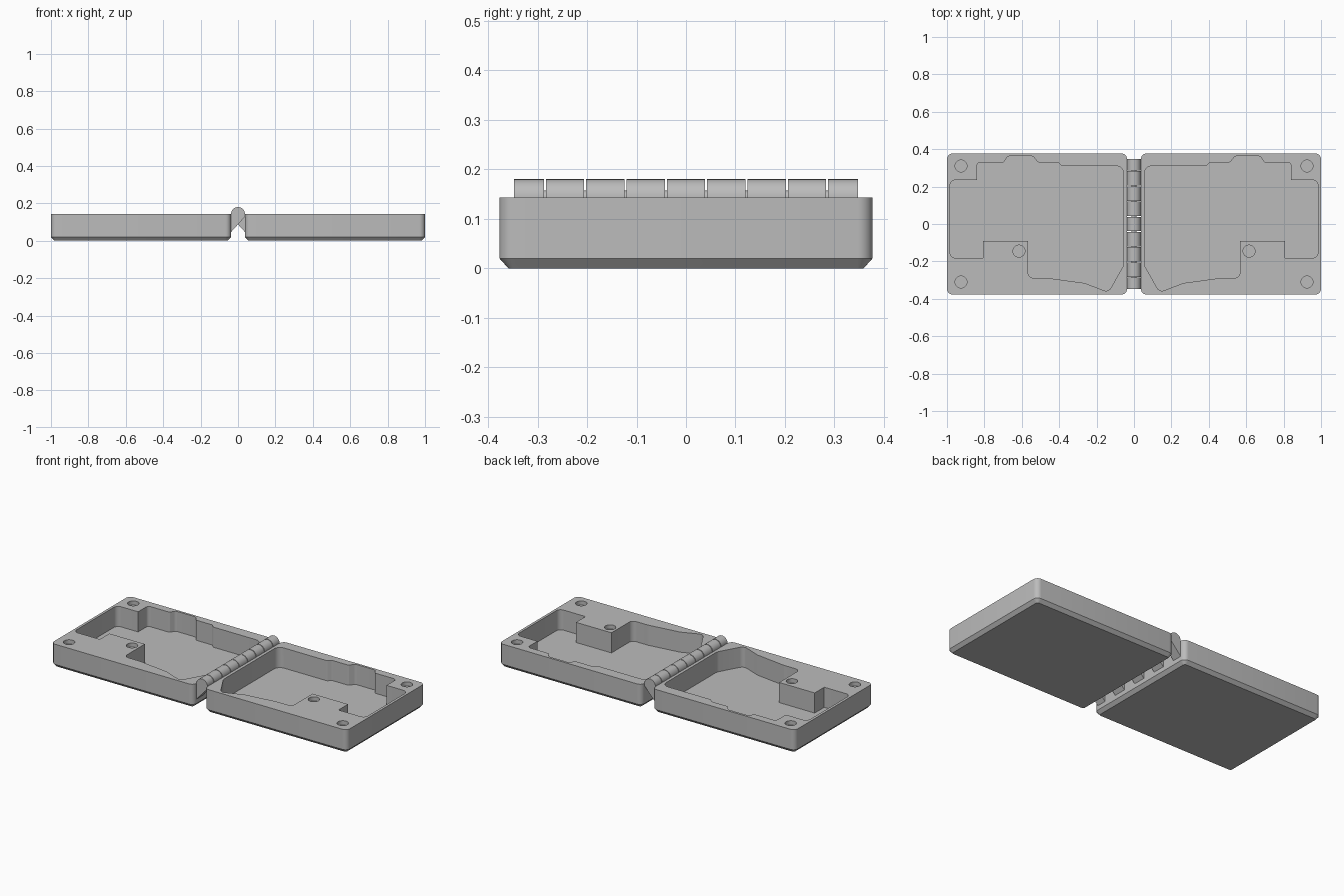
import bpy, bmesh, math
from mathutils import Vector

if "Cube" in bpy.data.objects:
    bpy.data.objects.remove(bpy.data.objects["Cube"])

grey = bpy.data.materials.new("plain grey")
grey.use_nodes = True
grey.diffuse_color = (0.5, 0.5, 0.5, 1)
grey.node_tree.nodes["Principled BSDF"].inputs["Base Color"].default_value = (0.5, 0.5, 0.5, 1)


def rounded(corners, steps=6):
    """Outline from (x, y, radius) corners, each rounded by a circular arc."""
    out = []
    for i, (x, y, r) in enumerate(corners):
        p = Vector((x, y))
        if r == 0:
            out.append(p)
            continue
        before = (Vector(corners[i - 1][:2]) - p).normalized()
        after = (Vector(corners[(i + 1) % len(corners)][:2]) - p).normalized()
        turn = math.pi - before.angle(after)
        reach = r * math.tan(turn / 2)
        a, b, w = p + before * reach, p + after * reach, math.cos(turn / 2)
        for k in range(steps + 1):
            t = k / steps
            u, v, s = (1 - t) ** 2, 2 * w * t * (1 - t), t * t
            out.append((a * u + p * v + b * s) / (u + v + s))
    return out


def loft(name, rings):
    """Solid through matching rings of 3D points, capped at both ends."""
    bm = bmesh.new()
    loops = [[bm.verts.new(p) for p in ring] for ring in rings]
    n = len(loops[0])
    for low, high in zip(loops, loops[1:]):
        for i in range(n):
            j = (i + 1) % n
            bm.faces.new((low[i], low[j], high[j], high[i]))
    bm.faces.new(loops[0])
    bm.faces.new(loops[-1])
    bmesh.ops.recalc_face_normals(bm, faces=bm.faces)
    mesh = bpy.data.meshes.new(name)
    bm.to_mesh(mesh)
    bm.free()
    mesh.materials.append(grey)
    obj = bpy.data.objects.new(name, mesh)
    bpy.context.collection.objects.link(obj)
    return obj


def prism(name, outline, side, z0, z1):
    return loft(name, [[(side * p.x, p.y, z) for p in outline] for z in (z0, z1)])


def smooth(obj):
    bpy.ops.object.select_all(action='DESELECT')
    obj.select_set(True)
    bpy.context.view_layer.objects.active = obj
    bpy.ops.object.shade_smooth_by_angle(angle=math.radians(30))


def rectangle(inset, radius):
    x0, x1, y = 0.037 + inset, 1 - inset, 0.377 - inset
    return rounded([(x0, -y, radius), (x1, -y, radius), (x1, y, radius), (x0, y, radius)])


def circle(x, y, r, n=32):
    return [Vector((x + r * math.cos(math.tau * i / n), y + r * math.sin(math.tau * i / n)))
            for i in range(n)]


RIM, FLOOR = 0.143, 0.02

# Pocket outline of one half
pocket = rounded([
    (0.055, 0.31, 0.04), (0.385, 0.31, 0.01), (0.405, 0.33, 0.01), (0.515, 0.33, 0.01),
    (0.54, 0.363, 0.02), (0.675, 0.363, 0.02), (0.695, 0.33, 0.01), (0.84, 0.33, 0.02),
    (0.84, 0.235, 0), (0.984, 0.235, 0.03), (0.984, -0.182, 0.03), (0.807, -0.182, 0),
    (0.807, -0.09, 0), (0.567, -0.09, 0), (0.567, -0.289, 0.03), (0.46, -0.289, 0.05),
    (0.262, -0.316, 0.03), (0.137, -0.365, 0.03), (0.055, -0.22, 0.05)])
holes = [(0.925, 0.31), (0.925, -0.31), (0.615, -0.145)]

# Two mirrored trays with a chamfered base, a pocket and round sockets
for side, label in ((1, "left"), (-1, "right")):
    levels = [(0, 0.018, 0.012), (0.02, 0, 0.03), (RIM, 0, 0.03)]
    tray = loft(label + "_tray", [[(side * p.x, p.y, z) for p in rectangle(inset, r)]
                                  for z, inset, r in levels])
    cutters = [prism("pocket_cutter", pocket, side, FLOOR, 0.2)]
    cutters += [prism("socket_cutter", circle(x, y, 0.032), side, RIM - 0.025, 0.2)
                for x, y in holes]
    for cutter in cutters:
        cutter.hide_render = True
        mod = tray.modifiers.new("cut", 'BOOLEAN')
        mod.operation, mod.solver, mod.object = 'DIFFERENCE', 'EXACT', cutter
    bpy.context.view_layer.update()
    cut = bpy.data.meshes.new_from_object(tray.evaluated_get(bpy.context.evaluated_depsgraph_get()))
    tray.modifiers.clear()
    tray.data = cut
    for cutter in cutters:
        bpy.data.objects.remove(cutter)
    smooth(tray)

# Hinge knuckles, fixed to alternate trays by a sloping bracket
R, GAP, PITCH = 0.037, 0.004, 0.0815
arc = [(R * math.cos(math.pi * i / 20), RIM + R * math.sin(math.pi * i / 20)) for i in range(21)]
section = arc + [(-0.045, RIM), (-0.045, 0.038), (R, 0.128)]
for i in range(9):
    y0 = max(-0.348, (i - 4.5) * PITCH + GAP / 2)
    y1 = min(0.348, (i - 3.5) * PITCH - GAP / 2)
    side = 1 if i % 2 == 0 else -1
    knuckle = loft("hinge_knuckle", [[(side * x, y, z) for x, z in section] for y in (y0, y1)])
    smooth(knuckle)

# Pin running through the knuckles
pin = loft("hinge_pin", [[(p.x, y, p.y) for p in circle(0, RIM, 0.014, 20)]
                         for y in (-0.34, 0.34)])
smooth(pin)
